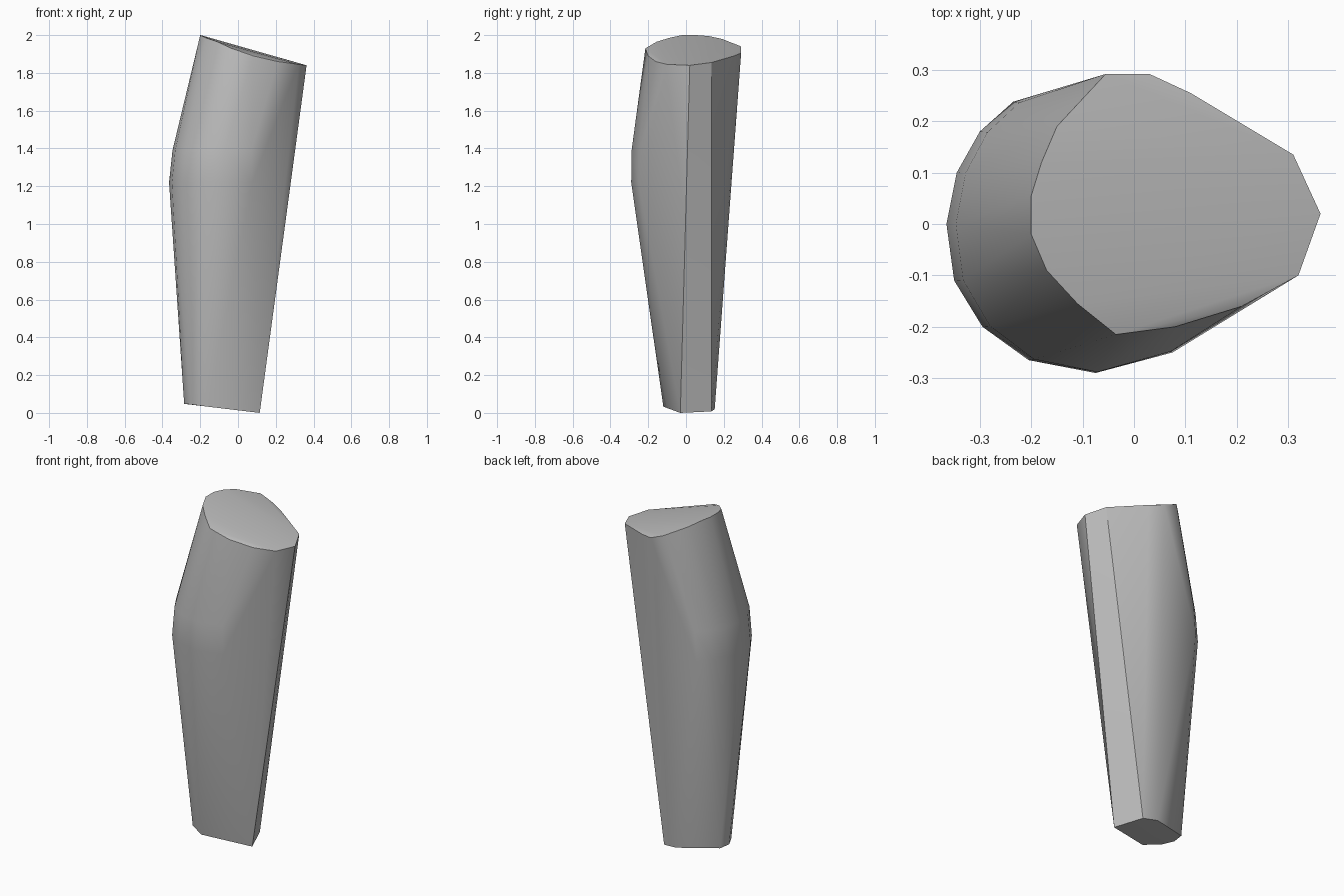
import bpy, bmesh, math

cube = bpy.data.objects.get("Cube")
if cube:
    bpy.data.objects.remove(cube, do_unlink=True)

# Slanted, slightly ridged upper rim
top_rim = [(-.2, .055, 2), (-.2, -.02, 2), (-.17, -.09, 1.985), (-.11, -.155, 1.965),
           (-.035, -.215, 1.93), (.08, -.2, 1.89), (.21, -.16, 1.86), (.32, -.1, 1.845),
           (.363, .02, 1.84), (.31, .135, 1.855), (.11, .255, 1.89), (.03, .292, 1.905),
           (-.055, .292, 1.94), (-.15, .19, 1.98), (-.18, .12, 1.995)]

# Widest outline of the bulge
bulge = [(-.235, .238), (-.3, .18), (-.345, .1), (-.365, 0), (-.35, -.11),
         (-.295, -.2), (-.205, -.265), (-.075, -.29), (.075, -.25)]

# Narrow tilted foot
foot_rim = [(.115, -.03, 0), (.05, .135, .008), (-.04, .152, .02), (-.275, .07, .048),
            (-.285, 0, .048), (-.25, -.07, .045), (-.16, -.12, .033)]

points = list(top_rim) + list(foot_rim)
points += [(x, y, 1.22) for x, y in bulge]
points += [(x * .95, y * .993, 1.39) for x, y in bulge]

# Convex solid wrapped around the outlines
bm = bmesh.new()
verts = [bm.verts.new(p) for p in points]
hull = bmesh.ops.convex_hull(bm, input=verts)
loose = {v for v in bm.verts if not v.link_faces}
bmesh.ops.delete(bm, geom=list(loose), context='VERTS')
bmesh.ops.dissolve_limit(bm, angle_limit=math.radians(1), verts=bm.verts, edges=bm.edges)
bmesh.ops.recalc_face_normals(bm, faces=bm.faces)
mesh = bpy.data.meshes.new("tapered_shaft")
bm.to_mesh(mesh)
bm.free()

shaft = bpy.data.objects.new("tapered_shaft", mesh)
bpy.context.collection.objects.link(shaft)

# Plain grey
grey = bpy.data.materials.new("plain_grey")
grey.use_nodes = True
colour = (.5, .5, .5, 1)
grey.diffuse_color = colour
grey.node_tree.nodes["Principled BSDF"].inputs["Base Color"].default_value = colour
mesh.materials.append(grey)

# Smooth sides, sharp rims
bpy.ops.object.select_all(action='DESELECT')
shaft.select_set(True)
bpy.context.view_layer.objects.active = shaft
bpy.ops.object.shade_smooth_by_angle(angle=math.radians(30))
